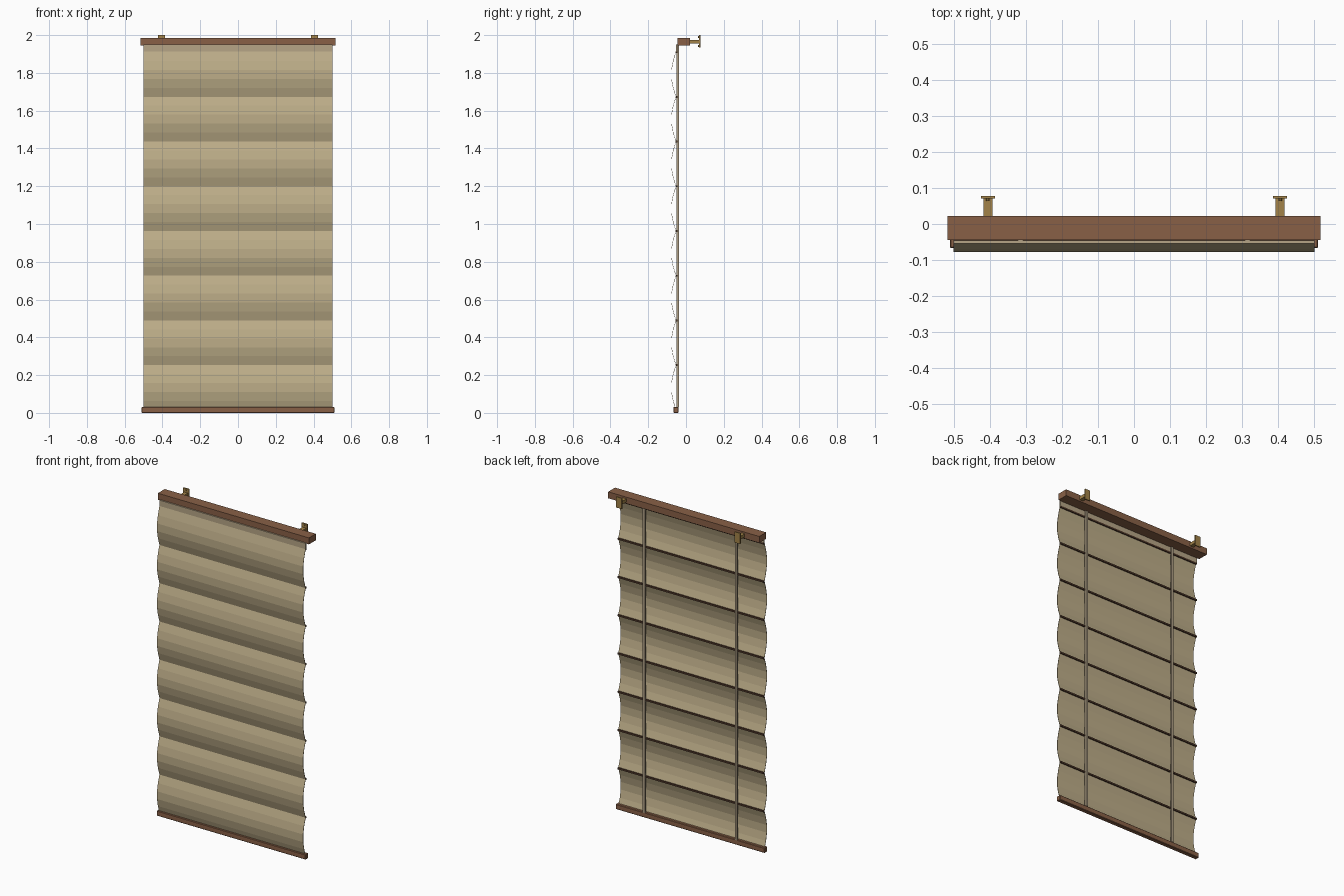
import bpy, bmesh, math

if "Cube" in bpy.data.objects:
    bpy.data.objects.remove(bpy.data.objects["Cube"])


def material(name, colour):
    m = bpy.data.materials.new(name)
    m.diffuse_color = (*colour, 1)
    m.use_nodes = True
    m.node_tree.nodes["Principled BSDF"].inputs["Base Color"].default_value = m.diffuse_color
    return m


FABRIC = material("linen", (0.51, 0.42, 0.25))
TRIM = material("pale_trim", (0.47, 0.375, 0.24))
WOOD = material("brown_wood", (0.25, 0.118, 0.062))
DARK = material("dark_wood", (0.085, 0.042, 0.024))
BRASS = material("brass", (0.36, 0.225, 0.065))
CORD = material("cord", (0.42, 0.34, 0.23))


def add(name, bm, mat):
    bmesh.ops.recalc_face_normals(bm, faces=bm.faces)
    me = bpy.data.meshes.new(name)
    bm.to_mesh(me)
    bm.free()
    me.materials.append(mat)
    ob = bpy.data.objects.new(name, me)
    bpy.context.collection.objects.link(ob)
    return ob


def box(name, x, y, z, mat, bevel=0):
    """Box from (min, max) ranges along each axis."""
    bm = bmesh.new()
    bmesh.ops.create_cube(bm, size=1)
    for v in bm.verts:
        for i, (a, b) in enumerate((x, y, z)):
            v.co[i] = a if v.co[i] < 0 else b
    if bevel:
        bmesh.ops.bevel(bm, geom=bm.edges[:], offset=bevel, segments=1, affect='EDGES')
    return add(name, bm, mat)


def screw(name, centre, radius, length, mat, sides=8):
    bm = bmesh.new()
    bmesh.ops.create_cone(bm, cap_ends=True, segments=sides, radius1=radius,
                          radius2=radius, depth=length)
    ob = add(name, bm, mat)
    ob.location = centre
    ob.rotation_euler = (math.pi / 2, 0, 0)
    return ob


# Wooden rails
box("head_rail", (-0.517, 0.517), (-0.045, 0.022), (1.945, 1.985), WOOD)
box("bottom_rail", (-0.51, 0.51), (-0.067, -0.04), (0, 0.032), WOOD, 0.003)

# Flat heading strip under the head rail
box("heading_strip", (-0.5, 0.5), (-0.054, -0.046), (1.914, 1.95), TRIM)

# Pleated fabric: eight faceted folds bulging forward
FOLDS, STEPS = 8, 5
TOP, BOTTOM = 1.91, 0.016
PITCH = (TOP - BOTTOM) / FOLDS
bm = bmesh.new()
rows = []
for i in range(FOLDS * STEPS + 1):
    t = i / STEPS
    y = -0.053 - 0.025 * abs(math.sin(math.pi * t))
    z = 1.914 if i == 0 else TOP - PITCH * t
    rows.append([bm.verts.new((x, y, z)) for x in (-0.5, 0.5)])
for a, b in zip(rows, rows[1:]):
    bm.faces.new((a[0], b[0], b[1], a[1]))
fabric = add("pleated_fabric", bm, FABRIC)
thick = fabric.modifiers.new("thickness", 'SOLIDIFY')
thick.thickness = 0.002
thick.offset = 0

# Dark battens behind each fold
for i in range(FOLDS):
    z = TOP - PITCH * i
    box("batten", (-0.5, 0.5), (-0.052, -0.045), (z - 0.005, z + 0.005), DARK)

for s in (-1, 1):
    # Lift cords down the back
    x = s * 0.315
    box("lift_cord", (x - 0.007, x + 0.007), (-0.049, -0.037), (0.03, 1.947), CORD)
    # Wall brackets with arm, plate and screws
    x = s * 0.405
    box("bracket_arm", (x - 0.0125, x + 0.0125), (0.015, 0.072), (1.955, 1.975), BRASS)
    box("bracket_plate", (x - 0.019, x + 0.019), (0.07, 0.077), (1.934, 2.0), BRASS)
    for z in (1.943, 1.99):
        screw("bracket_screw", (x, 0.068, z), 0.005, 0.008, BRASS)
